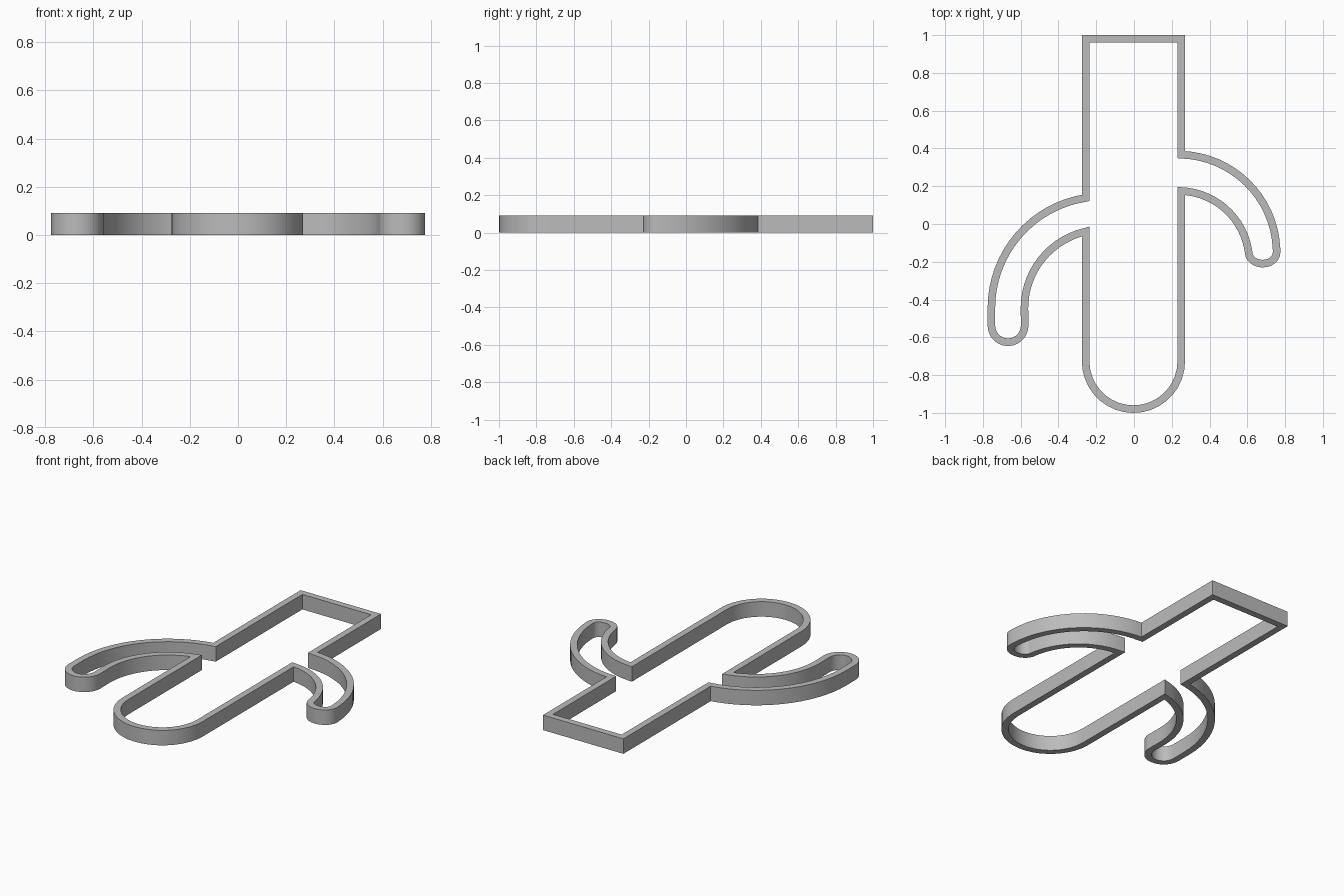
import bpy, bmesh
from math import acos, cos, sin, degrees, radians
from mathutils import Vector

cube = bpy.data.objects.get("Cube")
if cube:
    bpy.data.objects.remove(cube)

HEIGHT = 0.092
HALF_WALL = 0.02
LEFT_X, RIGHT_X, TOP_Y = -0.256, 0.25, 0.981


def arc(cx, cy, rx, start, end, steps, ry=None):
    """Points along a circular or elliptical arc, angles in degrees."""
    ry = ry or rx
    angles = [radians(start + (end - start) * i / steps) for i in range(steps + 1)]
    return [Vector((cx + rx * cos(a), cy + ry * sin(a))) for a in angles]


def meet(cx, r, x):
    """Angle at which an arc reaches the trunk side at x."""
    return degrees(acos((x - cx) / r))


# Centre line of the wall, counter-clockwise from the square trunk end
path = [Vector((RIGHT_X, TOP_Y)), Vector((LEFT_X, TOP_Y))]
# Large arm
ax, ay = -0.165, -0.445
path += arc(ax, ay, 0.59, meet(ax, 0.59, LEFT_X), 180, 16)
path += arc(-0.667, -0.538, 0.088, 180, 360, 14)
path += arc(ax, ay, 0.415, 180, meet(ax, 0.415, LEFT_X), 14)
# Rounded trunk end
path += arc((LEFT_X + RIGHT_X) / 2, -0.727, (RIGHT_X - LEFT_X) / 2, 180, 360, 18)
# Small arm
bx = 0.235
path += arc(bx, -0.2, 0.375, meet(bx, 0.375, RIGHT_X), 10, 14)
path += arc(0.681, -0.15, 0.074, 180, 360, 12, ry=0.06)
path += arc(bx, -0.153, 0.52, 3, meet(bx, 0.52, RIGHT_X), 16)


def offset(points, distance):
    """Shift a closed line sideways with mitred corners."""
    result = []
    for i, p in enumerate(points):
        before = (p - points[i - 1]).normalized()
        after = (points[(i + 1) % len(points)] - p).normalized()
        n1 = Vector((before.y, -before.x))
        n2 = Vector((after.y, -after.x))
        result.append(p + (n1 + n2) * distance / (1 + n1.dot(n2)))
    return result


# Wall: four rings joined into a closed rectangular section
outer, inner = offset(path, HALF_WALL), offset(path, -HALF_WALL)
bm = bmesh.new()
rings = [[bm.verts.new((p.x, p.y, z)) for p in line]
         for line, z in ((outer, 0), (outer, HEIGHT), (inner, HEIGHT), (inner, 0))]
count = len(path)
for k in range(4):
    a, b = rings[k], rings[(k + 1) % 4]
    for i in range(count):
        j = (i + 1) % count
        bm.faces.new((a[i], a[j], b[j], b[i]))
bmesh.ops.recalc_face_normals(bm, faces=bm.faces)
mesh = bpy.data.meshes.new("cutter_wall")
bm.to_mesh(mesh)
bm.free()

wall = bpy.data.objects.new("cutter_wall", mesh)
bpy.context.collection.objects.link(wall)

# Plain grey material
grey = bpy.data.materials.new("plain_grey")
grey.use_nodes = True
colour = (0.5, 0.5, 0.5, 1)
grey.diffuse_color = colour
grey.node_tree.nodes["Principled BSDF"].inputs["Base Color"].default_value = colour
mesh.materials.append(grey)

bpy.ops.object.select_all(action="DESELECT")
wall.select_set(True)
bpy.context.view_layer.objects.active = wall
bpy.ops.object.shade_smooth_by_angle(angle=radians(30))
